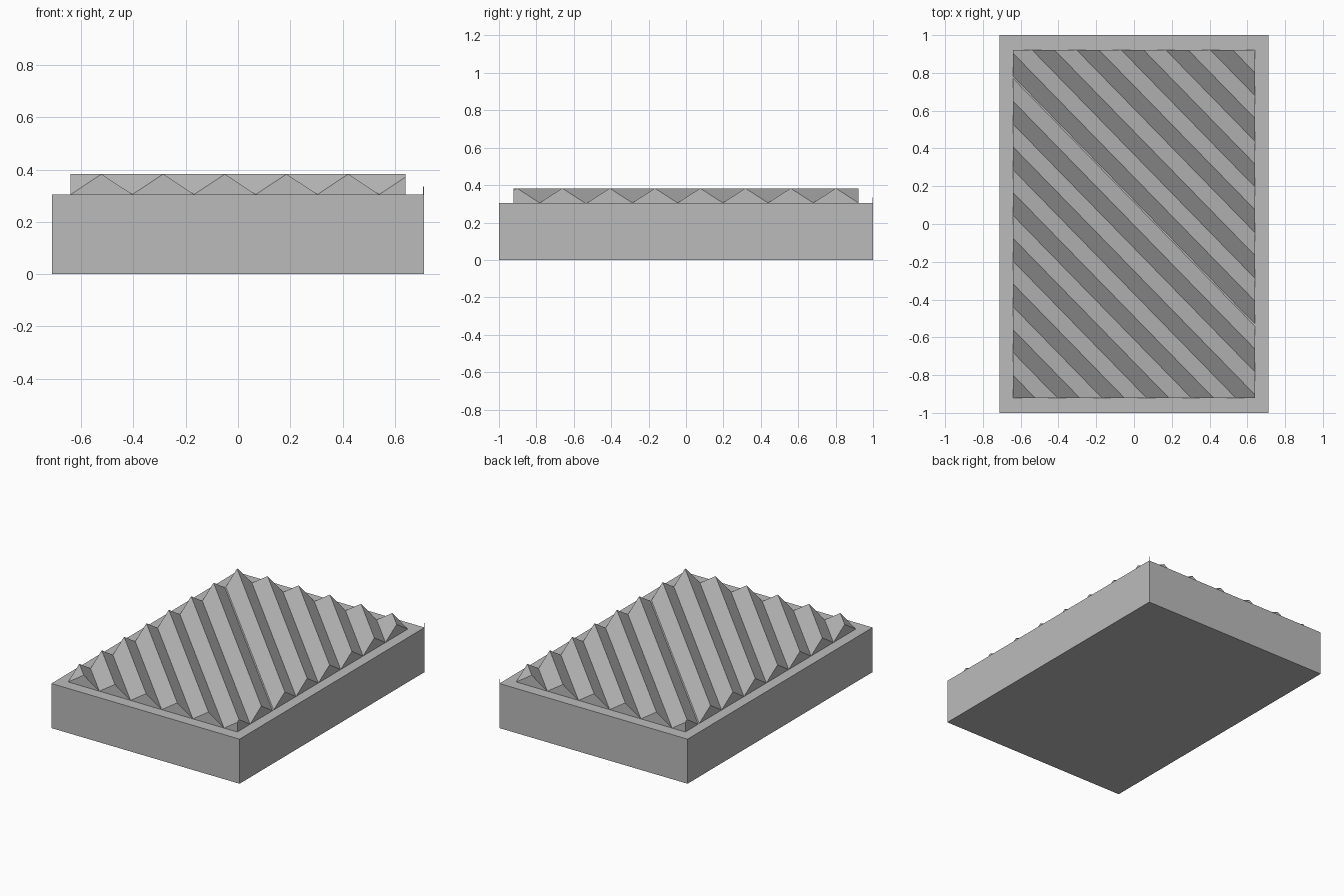
import bpy
import bmesh
from mathutils import Vector

old = bpy.data.objects.get("Cube")
if old:
    bpy.data.objects.remove(old, do_unlink=True)

grey = bpy.data.materials.new("mid_grey")
grey.use_nodes = True
grey.diffuse_color = (0.5, 0.5, 0.5, 1)
grey.node_tree.nodes["Principled BSDF"].inputs["Base Color"].default_value = (0.5, 0.5, 0.5, 1)

HALF_X, HALF_Y = 0.64, 0.922       # ridged field
STEP_X, STEP_Y = 0.236, 0.2418     # ridge spacing along each edge
BASE, PEAK = 0.305, 0.383


def finish(bm, name):
    bmesh.ops.recalc_face_normals(bm, faces=bm.faces)
    mesh = bpy.data.meshes.new(name)
    bm.to_mesh(mesh)
    bm.free()
    mesh.materials.append(grey)
    obj = bpy.data.objects.new(name, mesh)
    bpy.context.collection.objects.link(obj)
    return obj


def box(name, size, center):
    bm = bmesh.new()
    bmesh.ops.create_cube(bm, size=1)
    bmesh.ops.scale(bm, vec=size, verts=bm.verts)
    bmesh.ops.translate(bm, vec=center, verts=bm.verts)
    return finish(bm, name)


def clip(bm, point, normal):
    cut = bmesh.ops.bisect_plane(bm, geom=bm.verts[:] + bm.edges[:] + bm.faces[:],
                                 plane_co=point, plane_no=normal, clear_outer=True)
    edges = [g for g in cut["geom_cut"] if isinstance(g, bmesh.types.BMEdge)]
    if edges:
        bmesh.ops.holes_fill(bm, edges=edges)


def ridge(index, flip, name):
    """Diagonal triangular bar, counted from one corner and trimmed to the field."""
    bm = bmesh.new()
    ends = []
    for t in (-20, 30):
        ends.append([bm.verts.new((flip * (-HALF_X + (c - t) * STEP_X),
                                   flip * (-HALF_Y + t * STEP_Y), z))
                     for c, z in ((index, BASE), (index + 0.5, PEAK), (index + 1, BASE))])
    a, b = ends
    bm.faces.new(a)
    bm.faces.new(b)
    for i in range(3):
        j = (i + 1) % 3
        bm.faces.new((a[i], a[j], b[j], b[i]))
    for side in (-1, 1):
        clip(bm, Vector((side * HALF_X, 0, 0)), Vector((side, 0, 0)))
        clip(bm, Vector((0, side * HALF_Y, 0)), Vector((0, side, 0)))
    return finish(bm, name)


# Slab
box("base_slab", (1.424, 2, BASE), (0, 0, BASE / 2))

# Ridges grow from opposite corners and leave a narrow gap where they meet
for i in range(7):
    ridge(i, 1, f"front_ridge_{i + 1}")
for i in range(6):
    ridge(i, -1, f"back_ridge_{i + 1}")

# Tiny pin on the back corner
box("corner_pin", (0.003, 0.003, 0.03), (0.71, 0.998, BASE + 0.015))
